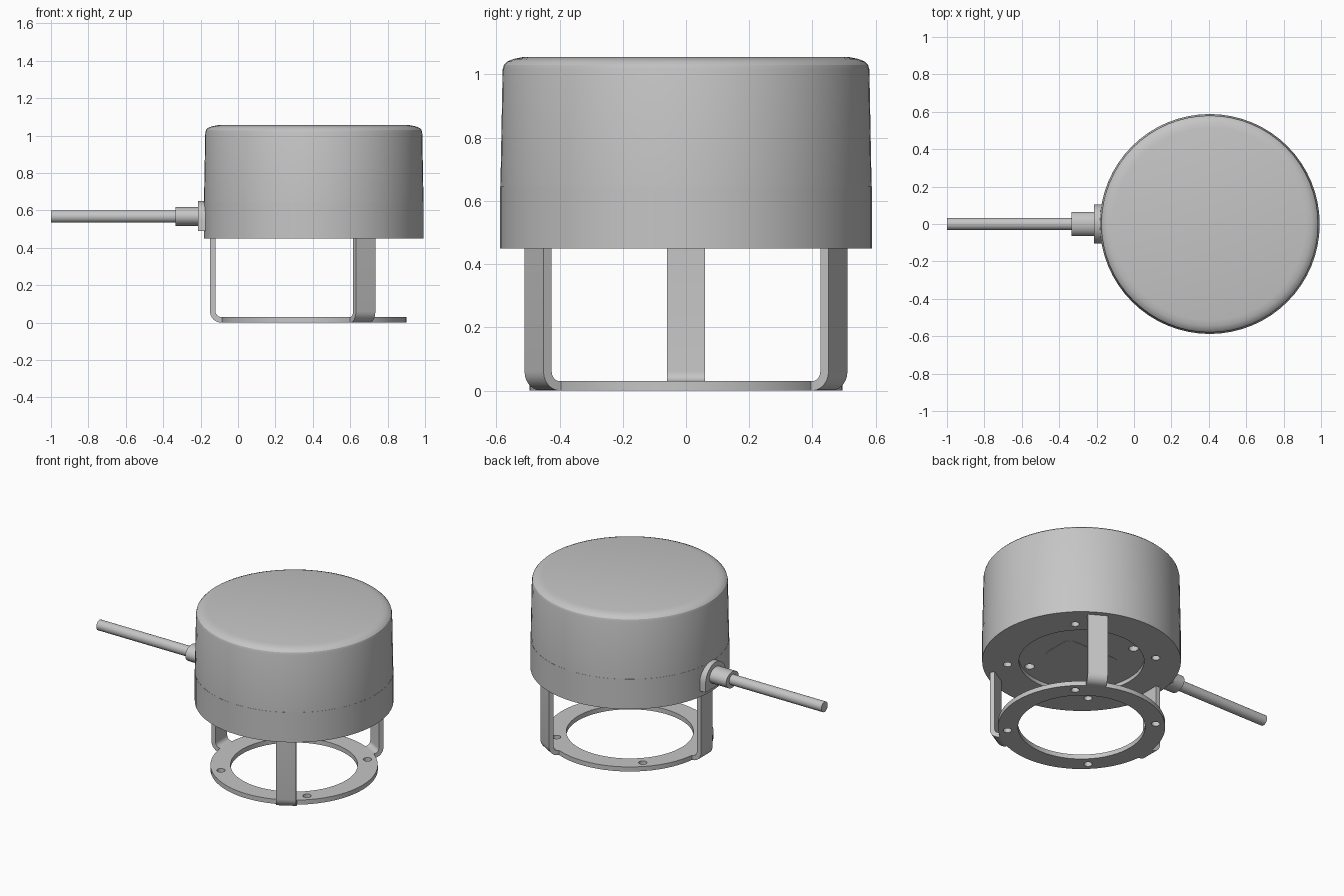
import bpy, bmesh
from math import pi, sin, cos, radians
from mathutils import Matrix, Vector

old = bpy.data.objects.get("Cube")
if old:
    bpy.data.objects.remove(old, do_unlink=True)

CX = 0.405          # housing axis
SEG = 64
grey = bpy.data.materials.new("light grey")
grey.use_nodes = True
grey.diffuse_color = (0.56, 0.56, 0.56, 1)
grey.node_tree.nodes["Principled BSDF"].inputs["Base Color"].default_value = (0.56, 0.56, 0.56, 1)


def finish(name, bm, smooth=True):
    bmesh.ops.recalc_face_normals(bm, faces=bm.faces)
    mesh = bpy.data.meshes.new(name)
    bm.to_mesh(mesh)
    bm.free()
    mesh.materials.append(grey)
    obj = bpy.data.objects.new(name, mesh)
    bpy.context.collection.objects.link(obj)
    if smooth:
        shade(obj)
    return obj


def shade(obj):
    bpy.ops.object.select_all(action='DESELECT')
    obj.select_set(True)
    bpy.context.view_layer.objects.active = obj
    bpy.ops.object.shade_smooth_by_angle(angle=radians(30))


def lathe(name, profile, closed=False):
    """Spin (radius, z) points about the housing axis."""
    bm = bmesh.new()
    vs = [bm.verts.new((CX + r, 0, z)) for r, z in profile]
    pairs = list(zip(vs, vs[1:])) + ([(vs[-1], vs[0])] if closed else [])
    edges = [bm.edges.new(p) for p in pairs]
    bmesh.ops.spin(bm, geom=vs + edges, cent=(CX, 0, 0), axis=(0, 0, 1),
                   angle=2 * pi, steps=SEG, use_merge=True)
    bmesh.ops.remove_doubles(bm, verts=bm.verts, dist=1e-5)
    if not closed:
        bmesh.ops.holes_fill(bm, edges=[e for e in bm.edges if e.is_boundary], sides=0)
    return finish(name, bm)


def prism(name, points, vec, matrix=Matrix()):
    """Extrude a closed outline of 3D points along a vector."""
    bm = bmesh.new()
    face = bm.faces.new([bm.verts.new(p) for p in points])
    out = bmesh.ops.extrude_face_region(bm, geom=[face])
    moved = [g for g in out["geom"] if isinstance(g, bmesh.types.BMVert)]
    bmesh.ops.translate(bm, verts=moved, vec=vec)
    bmesh.ops.transform(bm, matrix=matrix, verts=bm.verts)
    return finish(name, bm)


def rod(name, x0, x1, ry, rz, z):
    """Round bar lying along x."""
    ring = [(x0, ry * cos(2 * pi * i / 32), z + rz * sin(2 * pi * i / 32)) for i in range(32)]
    return prism(name, ring, (x1 - x0, 0, 0))


def drill(obj, holes, z0, z1):
    """Cut vertical round holes given as (radius from axis, angle, hole radius)."""
    bm = bmesh.new()
    for dist, deg, rad in holes:
        a = radians(deg)
        place = Matrix.Translation((CX + dist * cos(a), dist * sin(a), (z0 + z1) / 2))
        bmesh.ops.create_cone(bm, cap_ends=True, segments=20, radius1=rad, radius2=rad,
                              depth=z1 - z0, matrix=place)
    cutter = finish("hole_cutter", bm, smooth=False)
    cutter.hide_render = True
    mod = obj.modifiers.new("holes", 'BOOLEAN')
    mod.object, mod.operation, mod.solver = cutter, 'DIFFERENCE', 'EXACT'
    # keep the cut ahead of the smoothing modifier, if there is one
    obj.modifiers.move(len(obj.modifiers) - 1, 0)
    bpy.context.view_layer.objects.active = obj
    bpy.ops.object.modifier_apply(modifier="holes")
    bpy.data.objects.remove(cutter, do_unlink=True)
    shade(obj)


# Housing: lower base with a shallow recess beneath, and tapered rounded cover
base = lathe("housing_base", [(0.37, 0.475), (0.37, 0.45), (0.588, 0.45), (0.588, 0.645)])
lathe("housing_cover", [(0.587, 0.645), (0.58, 1.015), (0.576, 1.03), (0.565, 1.041),
                        (0.545, 1.049), (0.515, 1.055)])
corner_angles = (45, 135, 225, 315)
screw_holes = [(0.44, a, 0.025) for a in corner_angles]
drill(base, screw_holes + [(0.325, a, 0.029) for a in (-59, 121)], 0.40, 0.58)

# Rounded rectangular window under the recess
outline = []
for sx, sy, start in ((1, 1, 0), (-1, 1, 90), (-1, -1, 180), (1, -1, 270)):
    for step in range(5):
        a = radians(start + step * 22.5)
        outline.append((CX + sx * 0.15 + 0.05 * cos(a), sy * 0.07 + 0.05 * sin(a), 0.473))
prism("sensor_window", outline, (0, 0, 0.003))

# Mounting ring with four screw holes
ring = lathe("mounting_ring", [(0.376, 0), (0.495, 0), (0.495, 0.03), (0.376, 0.03)], closed=True)
drill(ring, screw_holes, -0.1, 0.1)

# Three bent strap legs
OUT, THICK, BEND, HALF = 0.555, 0.03, 0.06, 0.06


def bend_arc(radius):
    return [(OUT - BEND + radius * sin(t * pi / 12), BEND - radius * cos(t * pi / 12))
            for t in range(7)]


strap = [(0.484, 0)] + bend_arc(BEND) + [(OUT, 0.452), (OUT - THICK, 0.452)]
strap += bend_arc(BEND - THICK)[::-1] + [(0.484, THICK)]
for label, deg in (("right", 180), ("front_left", -60), ("back_left", 60)):
    turn = Matrix.Translation((CX, 0, 0)) @ Matrix.Rotation(radians(deg), 4, 'Z')
    prism(label + "_leg", [(r, -HALF, z) for r, z in strap], (0, 2 * HALF, 0), turn)

# Cable outlet: arched flange, gland and cable
arch = [(-0.215, 0.105 * cos(i * pi / 16), 0.545 + 0.105 * sin(i * pi / 16)) for i in range(17)]
arch += [(-0.215, -0.105, 0.49), (-0.215, 0.105, 0.49)]
prism("cable_flange", arch, (0.06, 0, 0))
rod("cable_gland", -0.335, -0.2, 0.065, 0.052, 0.567)
rod("cable", -1.0, -0.32, 0.033, 0.033, 0.567)
